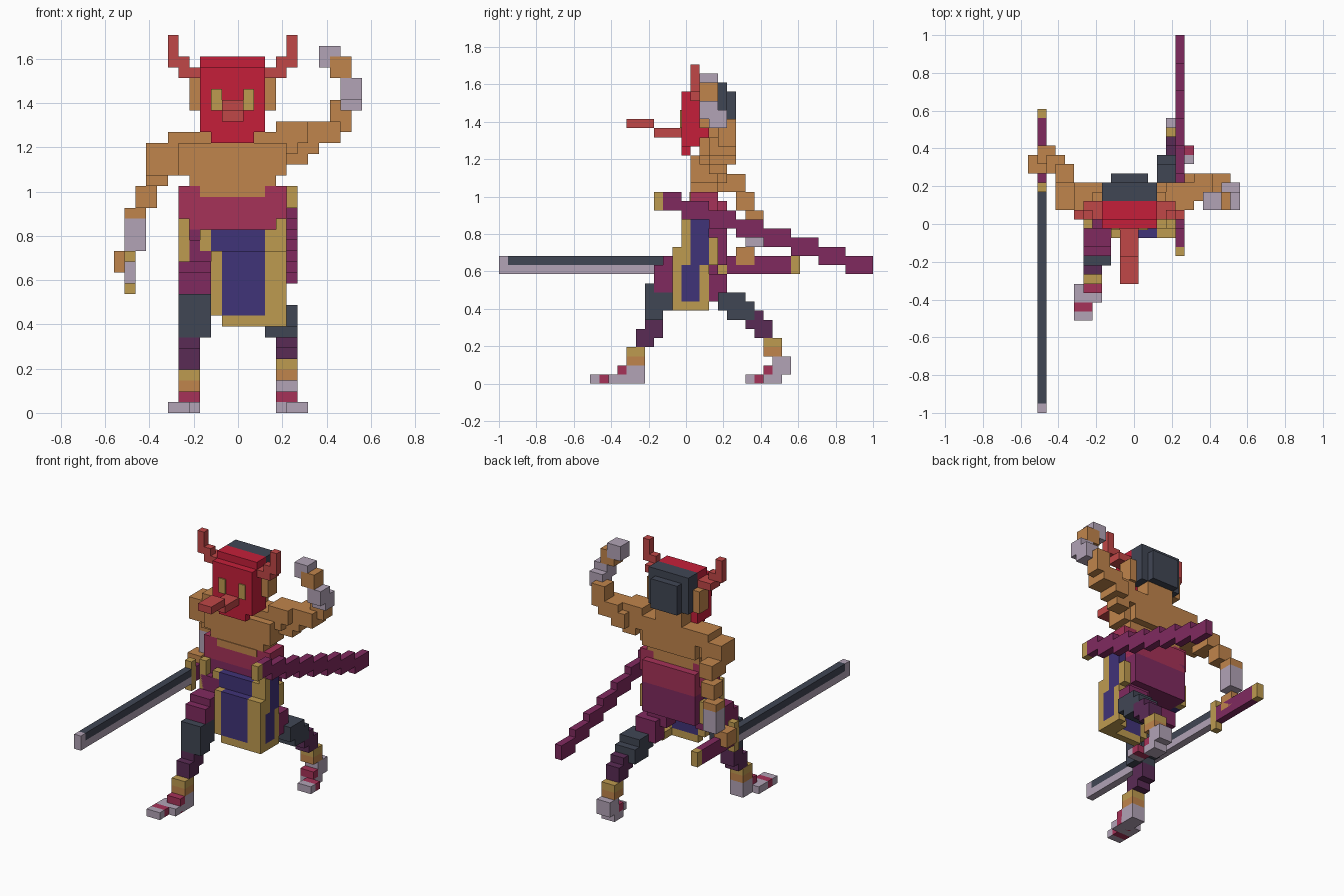
import bpy, bmesh

old = bpy.data.objects.get("Cube")
if old:
    bpy.data.objects.remove(old, do_unlink=True)

V = 2 / 41  # edge of one cube of the blocky grid


def material(name, hexa):
    lin = []
    for k in (0, 2, 4):
        c = int(hexa[k:k + 2], 16) / 255
        lin.append(c / 12.92 if c <= 0.04045 else ((c + 0.055) / 1.055) ** 2.4)
    col = (*lin, 1)
    m = bpy.data.materials.new(name)
    m.use_nodes = True
    m.diffuse_color = col
    bsdf = m.node_tree.nodes["Principled BSDF"]
    bsdf.inputs["Base Color"].default_value = col
    bsdf.inputs["Roughness"].default_value = 0.9
    return m


RED = material("mask red", "C51F3A")
CORAL = material("horn red", "C04747")
SKIN = material("skin tan", "C0854C")
GOLD = material("gold", "BE9B50")
NAVY = material("navy cloth", "403378")
PURPLE = material("purple cloth", "802A5F")
PLUM = material("dark plum", "5A2B55")
CRIMSON = material("crimson sash", "A63258")
SLATE = material("slate", "404654")
LILAC = material("pale lilac", "B2A3B6")


def part(name, mat, *boxes):
    """One object from boxes given in grid cells: x0, x1, y0, y1, z0, z1."""
    bm = bmesh.new()
    for x0, x1, y0, y1, z0, z1 in boxes:
        cube = bmesh.ops.create_cube(bm, size=1)["verts"]
        for v in cube:
            v.co = ((x1 if v.co.x > 0 else x0) - 11.5,
                    (y1 if v.co.y > 0 else y0) - 20.5,
                    (z1 if v.co.z > 0 else z0))
            v.co *= V
    me = bpy.data.meshes.new(name)
    bm.to_mesh(me)
    bm.free()
    me.materials.append(mat)
    ob = bpy.data.objects.new(name, me)
    bpy.context.collection.objects.link(ob)
    return ob


def both(*boxes):
    """Boxes plus their mirror about the body's centre line (cell 11)."""
    return [*boxes, *((22 - b[1], 22 - b[0], *b[2:]) for b in boxes)]


# Head
part("mask", RED, (8, 14, 20, 22, 26, 32), (8, 14, 21, 23, 26, 33), (9, 13, 20, 21, 25, 26))
part("eyes", GOLD, *both((9, 10, 19.85, 20, 28, 30)))
part("long_nose", CORAL, (10, 12, 17, 20, 27, 28), (10, 12, 14, 17, 28, 29))
part("horns", CORAL, *both((14, 16, 21, 23, 31, 32), (15, 17, 21, 22, 32, 33),
                           (16, 17, 21, 22, 33, 35)))
part("ears", SKIN, *both((14, 15, 22, 24, 28, 31)))
part("hair", SLATE, (8, 14, 23, 25, 28, 33), (9, 13, 25, 26, 28, 32))

# Torso
part("neck", SKIN, (9, 13, 22, 25, 25, 28))
part("torso", SKIN, (6, 16, 21, 24, 22, 25), (7, 15, 21, 24, 21, 22), (8, 14, 20.9, 24, 20, 21),
     (5, 17, 22, 25, 24, 26), (7, 15, 24, 25, 22, 24))
part("sash", CRIMSON, (6, 16, 21, 24, 18, 21), (7, 15, 21, 25, 17, 20))

# Lowered right arm
part("right_arm", SKIN, (3, 6, 22, 25, 22, 25), (3, 5, 24, 27, 21, 23),
     (2, 4, 26, 28, 19, 21), (1, 3, 27, 29, 18, 19))
part("right_gauntlet", LILAC, (1, 3, 27, 29, 15, 18))
part("right_hand", SKIN, (0, 2, 26, 28, 13, 15))

# Raised left arm
part("left_arm", SKIN, (15, 18, 22, 25, 25, 27), (16, 18, 23, 25, 23, 25), (17, 19, 23, 26, 24, 26),
     (18, 21, 23, 26, 25, 27), (20, 22, 24, 26, 26, 29))
part("left_gauntlet", LILAC, (21, 23, 22, 24, 29, 31), (21, 23, 23, 25, 28, 30))
part("left_wrist", SKIN, (20, 22, 22, 24, 31, 33))
part("left_hand", LILAC, (19, 21, 22, 24, 32, 34))

# Sword held pointing forward
part("blade_spine", SLATE, (1, 2, 1, 24, 13, 14))
part("blade_edge", LILAC, (1, 2, 1, 24, 12, 13), (1, 2, 0, 1, 12, 14))
part("sword_guard", GOLD, (1, 2, 24, 25, 11, 15))
part("sword_grip", PURPLE, (1, 2, 25, 32, 12, 14))
part("sword_pommel", GOLD, (1, 2, 32, 33, 12, 14))

# Stepped scabbard on the left hip
part("scabbard", PURPLE, (16, 17, 18, 20, 19, 21),
     *((16, 17, 20 + 3 * i, 23 + 3 * i, 18 - i, 20 - i) for i in range(7)))
part("scabbard_mouth", GOLD, (16, 17, 17, 18, 19, 21))

# Hanging cloth with gold trim
part("front_cloth", NAVY, (9, 14, 20, 21, 15, 17), (10, 14, 19, 20, 9, 15))
part("front_cloth_trim", GOLD, (8, 9, 20, 21, 15, 17), (14, 15, 20, 21, 15, 17),
     (9, 10, 19, 20, 9, 15), (14, 16, 19, 20, 9, 15), (10, 14, 19, 20, 8, 9))
part("side_cloth", NAVY, *both((15, 16, 21, 23, 13, 18)), (15, 16, 20, 22, 9, 13))
part("side_cloth_trim", GOLD, *both((15, 16, 20, 21, 14, 18), (15, 16, 23, 24, 13, 16)),
     (15, 16, 20, 21, 13, 14), (15, 16, 22, 23, 8, 13), (14, 16, 19, 22, 8, 9))

# Trousers
part("hips", PURPLE, (7, 15, 21, 25, 13, 18))
part("right_thigh", PURPLE, (6, 9, 20, 22, 12, 16), (6, 9, 18, 22, 11, 14), (6, 9, 17, 19, 10, 13))
part("left_thigh", PURPLE, (12, 15, 22, 24, 11, 14), (13, 16, 23, 25, 9, 12))

# Right leg stepping forward
part("right_knee", SLATE, (6, 9, 16, 19, 8, 11), (6, 9, 16, 18, 7, 8))
part("right_shin", PLUM, (6, 8, 16, 18, 5, 7), (6, 8, 15, 17, 4, 6))
part("right_cuff", GOLD, (6, 8, 14, 16, 3, 4))
part("right_ankle", SKIN, (6, 8, 14, 16, 2, 3))
part("right_shoe", LILAC, (6, 8, 14, 16, 0, 2), (5, 8, 12, 14, 0, 1), (5, 7, 10, 11, 0, 1))
part("right_strap", CRIMSON, (6, 8, 13, 14, 0.99, 2), (5, 7, 11, 12, 0, 1), (6, 8, 13, 14, 0, 1))

# Left leg stretched back
part("left_knee", SLATE, (14, 17, 24, 27, 8, 10), (14, 17, 25, 28, 7, 9))
part("left_shin", PLUM, (15, 17, 27, 29, 6, 8), (15, 17, 28, 30, 5, 7))
part("left_cuff", GOLD, (15, 17, 29, 31, 4, 5))
part("left_ankle", SKIN, (15, 17, 29, 31, 3, 4))
part("left_shoe", LILAC, (15, 17, 30, 32, 1, 3), (15, 17, 29, 31, 0, 1), (16, 18, 27, 28, 0, 1))
part("left_strap", CRIMSON, (15, 17, 29, 30, 1, 2), (16, 18, 28, 29, 0, 1))
